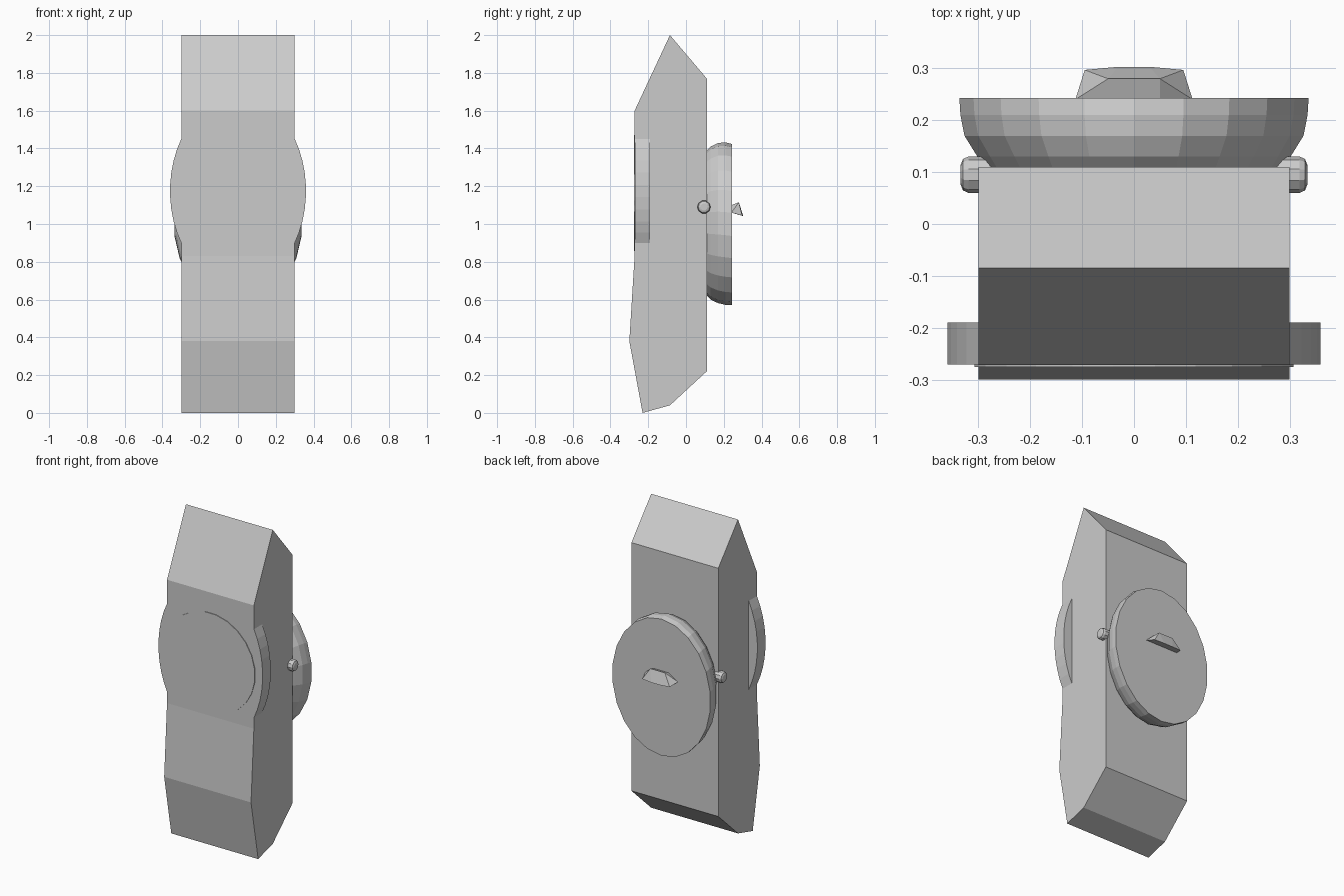
import bpy, bmesh, math
from mathutils import Matrix

if "Cube" in bpy.data.objects:
    bpy.data.objects.remove(bpy.data.objects["Cube"])


def finish(bm, name):
    bmesh.ops.recalc_face_normals(bm, faces=bm.faces)
    mesh = bpy.data.meshes.new(name)
    bm.to_mesh(mesh)
    bm.free()
    obj = bpy.data.objects.new(name, mesh)
    bpy.context.collection.objects.link(obj)
    return obj


def loft(name, rings):
    """Skin equal-length rings of points and cap both ends."""
    bm = bmesh.new()
    loops = [[bm.verts.new(p) for p in ring] for ring in rings]
    n = len(loops[0])
    for a, b in zip(loops, loops[1:]):
        for i in range(n):
            j = (i + 1) % n
            bm.faces.new((a[i], a[j], b[j], b[i]))
    bm.faces.new(loops[0])
    bm.faces.new(loops[-1])
    return finish(bm, name)


def ellipse(y, rx, rz, cz, sides, low=-9, high=9):
    ring = []
    for i in range(sides):
        t = 2 * math.pi * (i + 0.5) / sides
        ring.append((rx * math.cos(t), y, min(high, max(low, cz + rz * math.sin(t)))))
    return ring


# Main body: side profile (y, z) extruded across x
profile = [(-0.085, 2.0), (0.11, 1.77), (0.11, 0.22), (-0.085, 0.04),
           (-0.23, 0.0), (-0.30, 0.38), (-0.272, 0.83), (-0.272, 1.6)]
loft("body", [[(x, y, z) for y, z in profile] for x in (-0.3, 0.3)])

# Rounded side bulges at the front
loft("front_bulge", [ellipse(y, 0.36, 0.5, 1.175, 48, 0.84, 1.56) for y in (-0.271, -0.19)])

# Thin round plate on the front
loft("front_plate", [ellipse(y, 0.31, 0.31, 1.165, 24) for y in (-0.276, -0.26)])

# Faceted oval pad on the back, flaring outward
pad = [(0.10, 0.285, 0.375, 1.005), (0.13, 0.305, 0.405, 1.005), (0.17, 0.33, 0.424, 1.005),
       (0.21, 0.338, 0.43, 1.002), (0.243, 0.34, 0.427, 0.997)]
loft("back_pad", [ellipse(y, rx, rz, cz, 22) for y, rx, rz, cz in pad])

# Small hooded catch on the pad
bm = bmesh.new()
half = [(0.113, 0.24, 1.06), (0.05, 0.24, 1.10), (0.05, 0.28, 1.115),
        (0.095, 0.297, 1.045), (0.03, 0.303, 1.042)]
for x, y, z in half:
    for side in (-1, 1):
        bm.verts.new((side * x, y, z))
bmesh.ops.convex_hull(bm, input=bm.verts)
finish(bm, "back_catch")

# Side knobs: short bevelled studs along x
for side, label in ((-1, "left"), (1, "right")):
    bm = bmesh.new()
    bmesh.ops.create_cone(bm, cap_ends=True, segments=10, radius1=0.035, radius2=0.035,
                          depth=0.07, matrix=Matrix.Translation((side * 0.299, 0.095, 1.09))
                          @ Matrix.Rotation(math.pi / 2, 4, 'Y'))
    rims = [e for e in bm.edges if abs(e.verts[0].co.x - e.verts[1].co.x) < 1e-4]
    bmesh.ops.bevel(bm, geom=rims, offset=0.015, segments=2, profile=0.5, affect='EDGES')
    finish(bm, label + "_knob")
